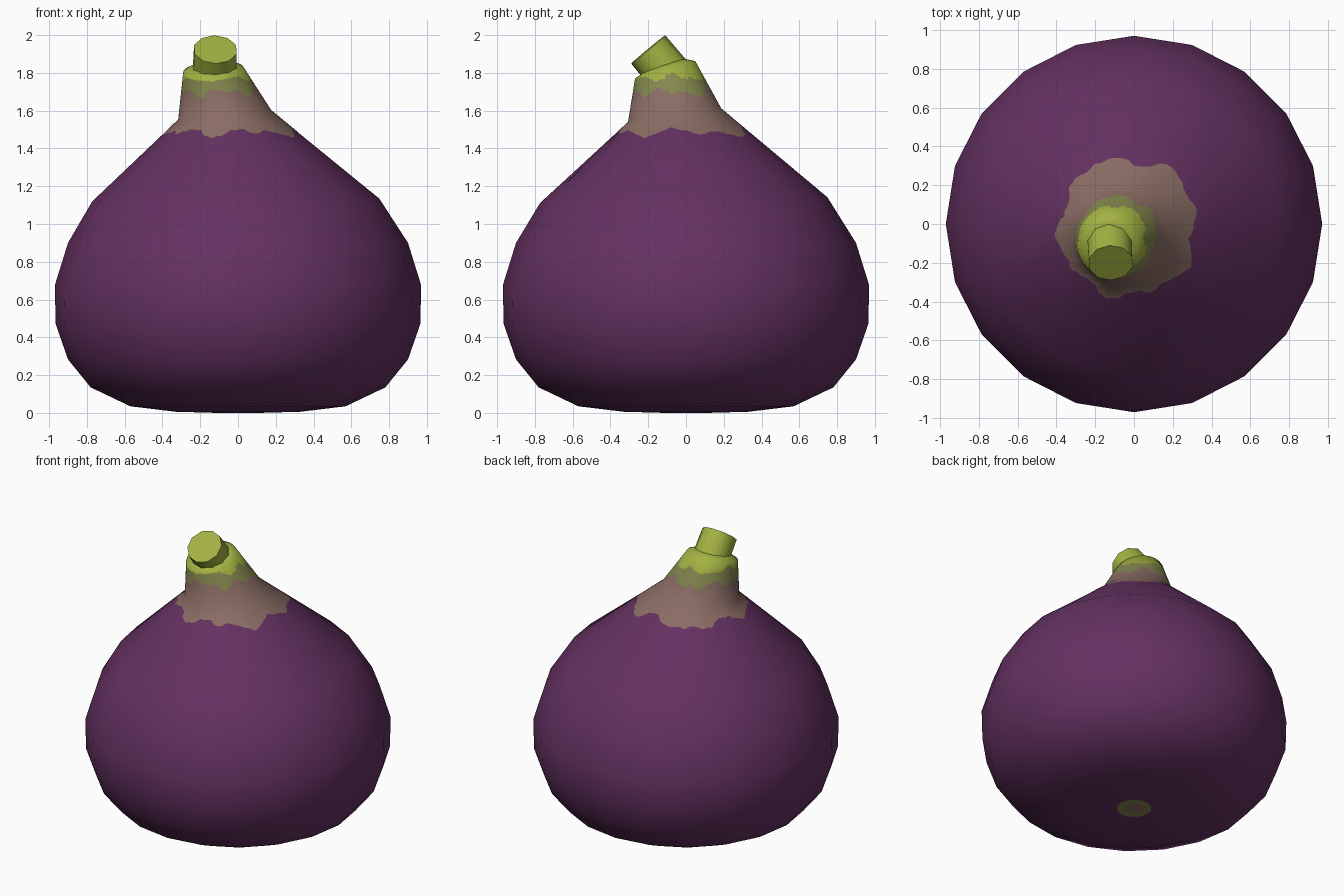
import bpy, bmesh, math, random
from mathutils import Vector

if "Cube" in bpy.data.objects:
    bpy.data.objects.remove(bpy.data.objects["Cube"])

random.seed(4)
SIDES, SUB = 20, 4
N = SIDES * SUB


def material(name, rgb):
    m = bpy.data.materials.new(name)
    lin = [(c / 255 / 12.92) if c < 10 else ((c / 255 + 0.055) / 1.055) ** 2.4 for c in rgb]
    m.diffuse_color = (*lin, 1)
    m.use_nodes = True
    m.node_tree.nodes["Principled BSDF"].inputs["Base Color"].default_value = m.diffuse_color
    return m


purple = material("purple skin", (100, 49, 97))
brown = material("brown neck", (138, 109, 100))
olive = material("olive band", (132, 136, 78))
lime = material("lime stem", (163, 178, 66))
PURPLE, BROWN, OLIVE, LIME = range(4)


def ring(n, r, z, cx=0.0, cy=0.0, sx=0.0, sy=0.0):
    """Circle of n points, tilted by the slopes sx and sy."""
    pts = []
    for i in range(n):
        a = 2 * math.pi * i / n
        dx, dy = r * math.cos(a), r * math.sin(a)
        pts.append(Vector((cx + dx, cy + dy, z + sx * dx + sy * dy)))
    return pts


def ragged(lower, upper, z, wave, seed):
    """Uneven colour border near height z, lying on the surface between two rings."""
    out = []
    for i in range(N):
        a = 2 * math.pi * i / N
        h = z + wave * (0.5 * math.sin(5 * a + seed) + 0.4 * math.sin(9 * a + 2 * seed)
                        + random.uniform(-0.35, 0.35))
        t = (h - lower[i].z) / (upper[i].z - lower[i].z)
        out.append(lower[i].lerp(upper[i], min(max(t, 0.06), 0.96)))
    return out


bm = bmesh.new()


def add(pts):
    return [bm.verts.new(p) for p in pts]


def bridge(low, up, mat):
    k = len(up) // len(low)
    for i in range(len(low)):
        top = [up[(i * k + j) % len(up)] for j in range(k, -1, -1)]
        f = bm.faces.new([low[i], low[(i + 1) % len(low)]] + top)
        f.material_index = mat


# lower fruit: spot at the base, then the round belly
spot_in = add(ring(SIDES, 0.06, 0.0))
bm.faces.new(spot_in[::-1]).material_index = BROWN
spot_out = add(ring(SIDES, 0.11, 0.0))
bridge(spot_in, spot_out, OLIVE)
prev = spot_out
for r, z in [(0.33, 0.006), (0.57, 0.035), (0.78, 0.135), (0.9, 0.283),
             (0.965, 0.47), (0.97, 0.675), (0.9, 0.9)]:
    cur = add(ring(SIDES, r, z))
    bridge(prev, cur, PURPLE)
    prev = cur
shoulder = dict(r=0.76, z=1.127, cx=-0.012, cy=-0.012, sx=0.01, sy=0.02)
cur = add(ring(SIDES, **shoulder))
bridge(prev, cur, PURPLE)

# leaning neck with ragged colour bands
s = ring(N, **shoulder)
neck = ring(N, 0.247, 1.575, -0.07, -0.06, 0.1, 0.145)
tip = ring(N, 0.16, 1.815, -0.13, -0.11, 0.07, 0.29)
rows = [(ragged(s, neck, 1.485, 0.028, 1.0), PURPLE), (neck, BROWN),
        (ragged(neck, tip, 1.695, 0.032, 2.3), BROWN),
        (ragged(neck, tip, 1.775, 0.026, 0.4), OLIVE), (tip, LIME),
        (ring(N, 0.11, 1.84, -0.125, -0.11, 0.05, 0.3), LIME)]
prev = cur
for pts, mat in rows:
    cur = add(pts)
    bridge(prev, cur, mat)
    prev = cur
bm.faces.new(prev).material_index = LIME


def finish(bm, name, mats, angle):
    bmesh.ops.recalc_face_normals(bm, faces=bm.faces)
    me = bpy.data.meshes.new(name)
    bm.to_mesh(me)
    bm.free()
    for m in mats:
        me.materials.append(m)
    ob = bpy.data.objects.new(name, me)
    bpy.context.collection.objects.link(ob)
    bpy.ops.object.select_all(action='DESELECT')
    bpy.context.view_layer.objects.active = ob
    ob.select_set(True)
    bpy.ops.object.shade_smooth_by_angle(angle=math.radians(angle))
    return ob


finish(bm, "fruit_body", [purple, brown, olive, lime], 60)

# cut stem stub leaning to the front
end = Vector((-0.12, -0.2, 1.924))
axis = Vector((0.03, -0.64, 0.77)).normalized()
bm = bmesh.new()
bmesh.ops.create_cone(bm, cap_ends=True, segments=10, radius1=0.12, radius2=0.117, depth=0.19)
stem = finish(bm, "stem", [lime], 45)
stem.rotation_mode = 'QUATERNION'
stem.rotation_quaternion = axis.to_track_quat('Z', 'Y')
stem.location = end - axis * 0.095
